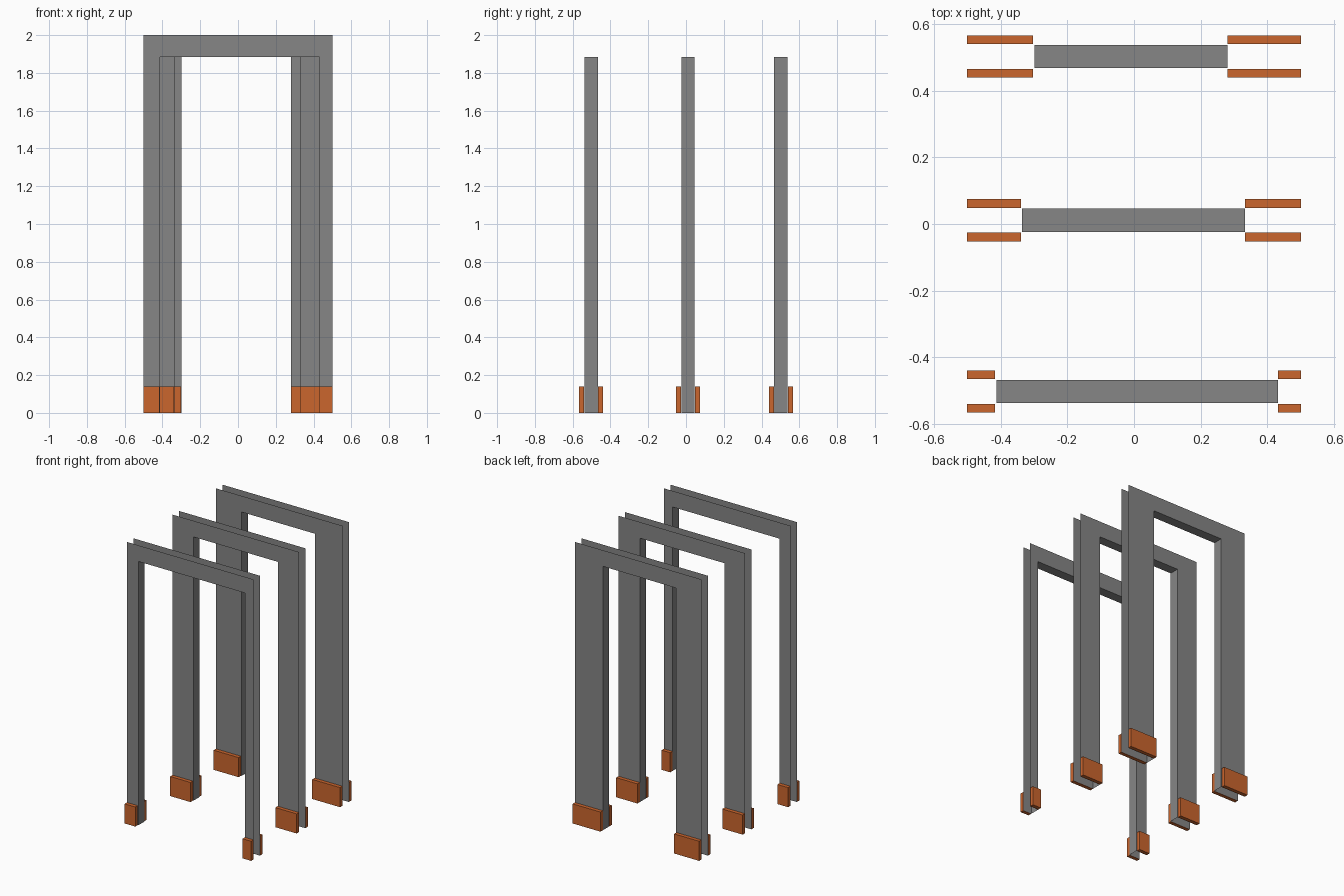
import bpy
import bmesh

cube = bpy.data.objects.get("Cube")
if cube:
    bpy.data.objects.remove(cube, do_unlink=True)

HALF_WIDTH = 0.5      # outer half width of every frame
HEIGHT = 2.0
LINTEL = 1.885        # underside of the opening
HALF_DEPTH = 0.035    # half the distance between front and back panels
BOARD_OUT = 0.0635    # outer face of a skirting board
BOARD_HEIGHT = 0.14
GAP = 0.002


def make_material(name, colour):
    mat = bpy.data.materials.new(name)
    mat.use_nodes = True
    mat.diffuse_color = colour
    mat.node_tree.nodes["Principled BSDF"].inputs["Base Color"].default_value = colour
    return mat


grey = make_material("wall grey", (0.238, 0.238, 0.238, 1))
orange = make_material("skirting orange", (0.6, 0.132, 0.027, 1))


def finish(bm, name, mat):
    mesh = bpy.data.meshes.new(name)
    bm.to_mesh(mesh)
    bm.free()
    mesh.materials.append(mat)
    bpy.context.collection.objects.link(bpy.data.objects.new(name, mesh))


def wall_frame(name, y, left, right):
    """Two thin arch panels joined only by the lining of the opening."""
    w = HALF_WIDTH
    outline = [(right, 0), (right, LINTEL), (left, LINTEL), (left, 0),
               (-w, 0), (-w, HEIGHT), (w, HEIGHT), (w, 0)]
    bm = bmesh.new()
    front = [bm.verts.new((x, y - HALF_DEPTH, z)) for x, z in outline]
    back = [bm.verts.new((x, y + HALF_DEPTH, z)) for x, z in outline]
    bm.faces.new(front)
    bm.faces.new(back[::-1])
    for i in range(3):
        bm.faces.new((front[i + 1], front[i], back[i], back[i + 1]))
    bmesh.ops.recalc_face_normals(bm, faces=bm.faces)
    # Front panel must face forwards
    bm.faces.ensure_lookup_table()
    if bm.faces[0].normal.y > 0:
        bmesh.ops.reverse_faces(bm, faces=bm.faces)
    finish(bm, name, grey)


def board(name, x0, x1, y0, y1):
    bm = bmesh.new()
    bmesh.ops.create_cube(bm, size=1)
    bmesh.ops.scale(bm, vec=(x1 - x0, y1 - y0, BOARD_HEIGHT), verts=bm.verts)
    bmesh.ops.translate(bm, verts=bm.verts,
                        vec=((x0 + x1) / 2, (y0 + y1) / 2, BOARD_HEIGHT / 2))
    finish(bm, name, orange)


# Each frame: name, y centre, inner edges of the opening
frames = [("front", -0.502, -0.412, 0.432),
          ("middle", 0.011, -0.335, 0.332),
          ("back", 0.502, -0.298, 0.28)]

for label, y, left, right in frames:
    wall_frame(label + "_wall_frame", y, left, right)
    # Skirting boards on both faces of both legs
    for side, x0, x1 in (("right", -HALF_WIDTH, left - 0.004),
                         ("left", right, HALF_WIDTH)):
        inner = HALF_DEPTH + GAP
        board(f"{label}_{side}_outer_skirting", x0, x1, y - BOARD_OUT, y - inner)
        board(f"{label}_{side}_inner_skirting", x0, x1, y + inner, y + BOARD_OUT)
